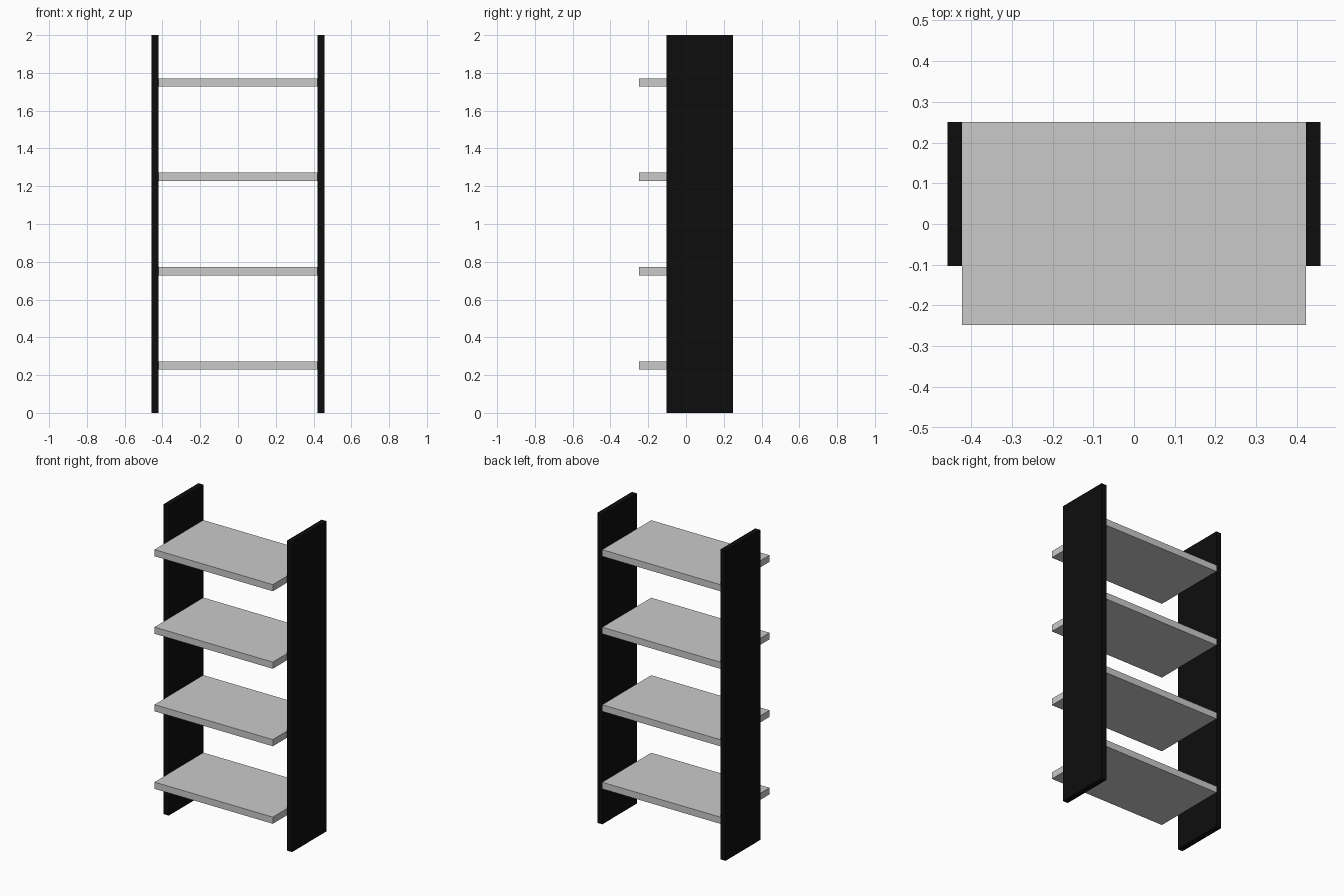
import bpy

cube = bpy.data.objects.get("Cube")
if cube:
    bpy.data.objects.remove(cube, do_unlink=True)


def make_material(name, level):
    mat = bpy.data.materials.new(name)
    mat.use_nodes = True
    color = (level, level, level, 1.0)
    mat.diffuse_color = color
    mat.node_tree.nodes["Principled BSDF"].inputs["Base Color"].default_value = color
    return mat


def make_board(name, low, high, mat):
    """Add a flat-faced box spanning two opposite corners."""
    center = [(a + b) / 2 for a, b in zip(low, high)]
    bpy.ops.mesh.primitive_cube_add(size=1, location=center)
    board = bpy.context.object
    board.name = name
    board.scale = [b - a for a, b in zip(low, high)]
    bpy.ops.object.transform_apply(location=False, rotation=False, scale=True)
    board.data.materials.append(mat)
    return board


black = make_material("black", 0.004)
light_grey = make_material("light grey", 0.59)

INNER, OUTER = 0.422, 0.458   # side panel faces
BACK, PANEL_FRONT, SHELF_FRONT = 0.25, -0.103, -0.248
HEIGHT, THICKNESS = 2.0, 0.043
SHELVES = 4

# Side panels
make_board("left_panel", (INNER, PANEL_FRONT, 0), (OUTER, BACK, HEIGHT), black)
make_board("right_panel", (-OUTER, PANEL_FRONT, 0), (-INNER, BACK, HEIGHT), black)

# Evenly spaced shelves, projecting forward of the panels
for i in range(SHELVES):
    z = HEIGHT / SHELVES * (i + 0.5)
    make_board(f"shelf_{i + 1}",
               (-INNER, SHELF_FRONT, z - THICKNESS / 2),
               (INNER, BACK, z + THICKNESS / 2), light_grey)
